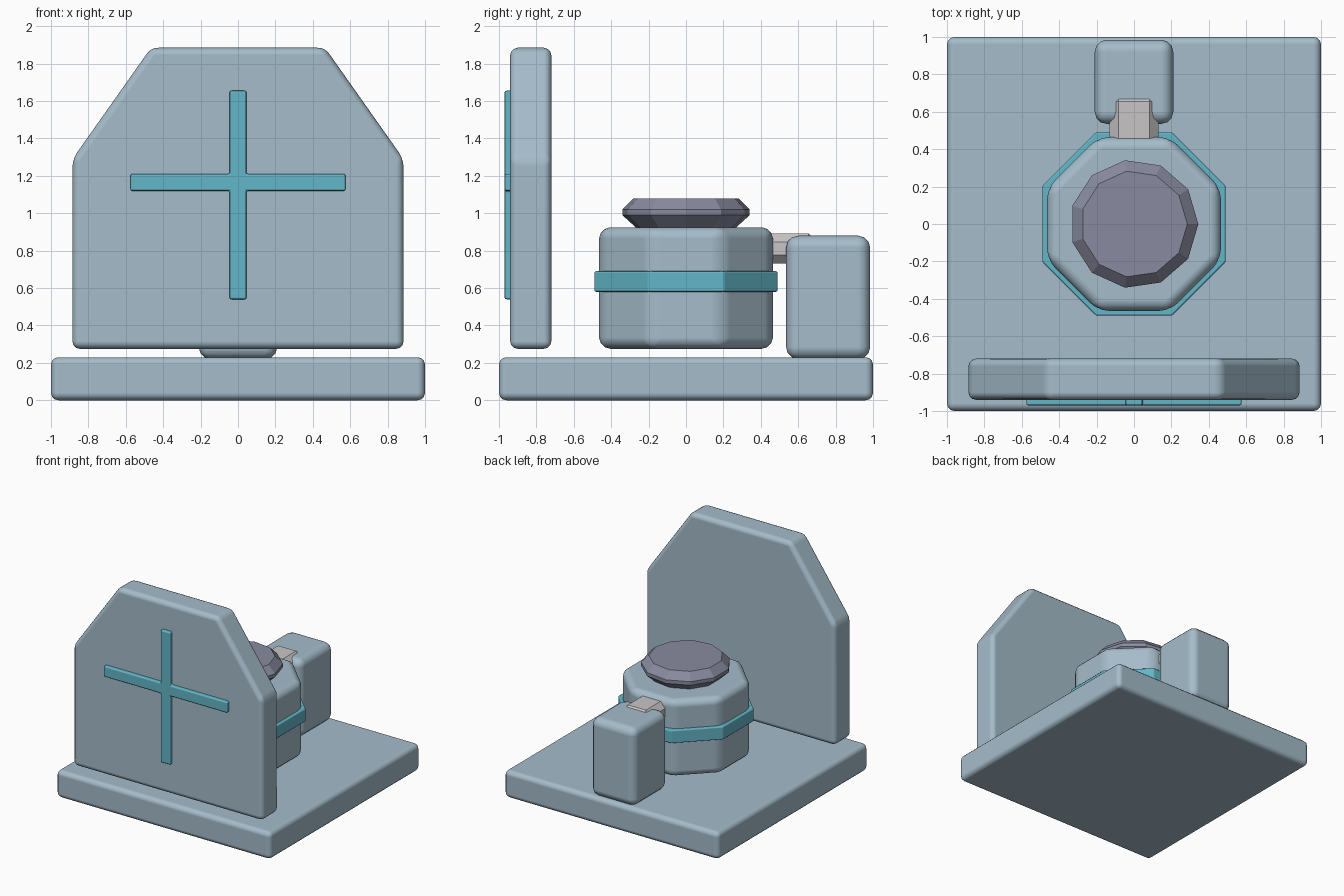
import bpy, bmesh, math
from mathutils import Vector

if "Cube" in bpy.data.objects:
    bpy.data.objects.remove(bpy.data.objects["Cube"])


def material(name, rgb):
    m = bpy.data.materials.new(name)
    m.diffuse_color = (*rgb, 1)
    m.use_nodes = True
    m.node_tree.nodes["Principled BSDF"].inputs["Base Color"].default_value = m.diffuse_color
    return m


BLUE = material("pale blue grey", (0.375, 0.505, 0.59))
TEAL = material("teal", (0.125, 0.47, 0.58))
PURPLE = material("dusky purple", (0.25, 0.26, 0.35))
GREY = material("light grey", (0.58, 0.56, 0.57))


def finish(name, bm, mat, bevel=0, segments=2):
    bmesh.ops.recalc_face_normals(bm, faces=bm.faces)
    me = bpy.data.meshes.new(name)
    bm.to_mesh(me)
    bm.free()
    me.materials.append(mat)
    ob = bpy.data.objects.new(name, me)
    bpy.context.collection.objects.link(ob)
    if bevel:
        b = ob.modifiers.new("bevel", 'BEVEL')
        b.width, b.segments = bevel, segments
        b.limit_method, b.angle_limit = 'ANGLE', math.radians(25)
        if segments > 1:
            me.shade_smooth()
            b.harden_normals = True
    return ob


def prism(name, points, vec, mat, bevel=0, segments=2):
    """Extrude a closed 3D outline along vec."""
    bm = bmesh.new()
    f = bm.faces.new([bm.verts.new(p) for p in points])
    r = bmesh.ops.extrude_face_region(bm, geom=[f])
    bmesh.ops.translate(bm, vec=Vector(vec),
                        verts=[v for v in r["geom"] if isinstance(v, bmesh.types.BMVert)])
    return finish(name, bm, mat, bevel, segments)


def box(name, x, y, z, mat, bevel=0, segments=2):
    pts = [(x[0], y[0], z[0]), (x[1], y[0], z[0]), (x[1], y[1], z[0]), (x[0], y[1], z[0])]
    return prism(name, pts, (0, 0, z[1] - z[0]), mat, bevel, segments)


def octagon(apothem, z):
    r = apothem / math.cos(math.pi / 8)
    return [(r * math.cos(a), r * math.sin(a), z)
            for a in (math.pi / 8 + i * math.pi / 4 for i in range(8))]


# Base slab
box("base", (-1, 1), (-1, 1), (0, 0.23), BLUE, 0.04, 3)

# Front shield plate, hovering just above the base
half = [(0.885, 0.275), (0.885, 1.29), (0.465, 1.885)]
outline = half + [(-x, z) for x, z in reversed(half)]
prism("shield_plate", [(x, -0.94, z) for x, z in outline], (0, 0.22, 0), BLUE, 0.04, 3)

# Raised cross on the plate
a, w, h = 0.045, 0.575, 1.165
cross = [(a, 0.54), (a, h - a), (w, h - a), (w, h + a), (a, h + a), (a, 1.655)]
cross += [(-x, z) for x, z in reversed(cross)]
prism("cross", [(x, -0.97, z) for x, z in cross], (0, 0.04, 0), TEAL, 0.01, 2)

# Octagonal body and its band
prism("body", octagon(0.465, 0.275), (0, 0, 0.65), BLUE, 0.06, 3)
prism("body_band", octagon(0.49, 0.58), (0, 0, 0.11), TEAL, 0.01, 2)

# Eleven-sided flat-faced cap
bm = bmesh.new()
N = 11
rings = [[bm.verts.new((r * math.cos(math.tau * i / N), r * math.sin(math.tau * i / N), z))
          for i in range(N)]
         for r, z in ((0.25, 0.905), (0.344, 0.99), (0.344, 1.02), (0.285, 1.08))]
for lo, hi in zip(rings, rings[1:]):
    for i in range(N):
        j = (i + 1) % N
        bm.faces.new((lo[i], lo[j], hi[j], hi[i]))
bm.faces.new(rings[0])
bm.faces.new(rings[-1])
finish("cap", bm, PURPLE)

# Rear block and chamfered connector
box("rear_block", (-0.21, 0.21), (0.535, 0.985), (0.22, 0.88), BLUE, 0.065, 3)
box("connector", (-0.13, 0.13), (0.38, 0.7), (0.73, 0.893), GREY, 0.046, 1)
